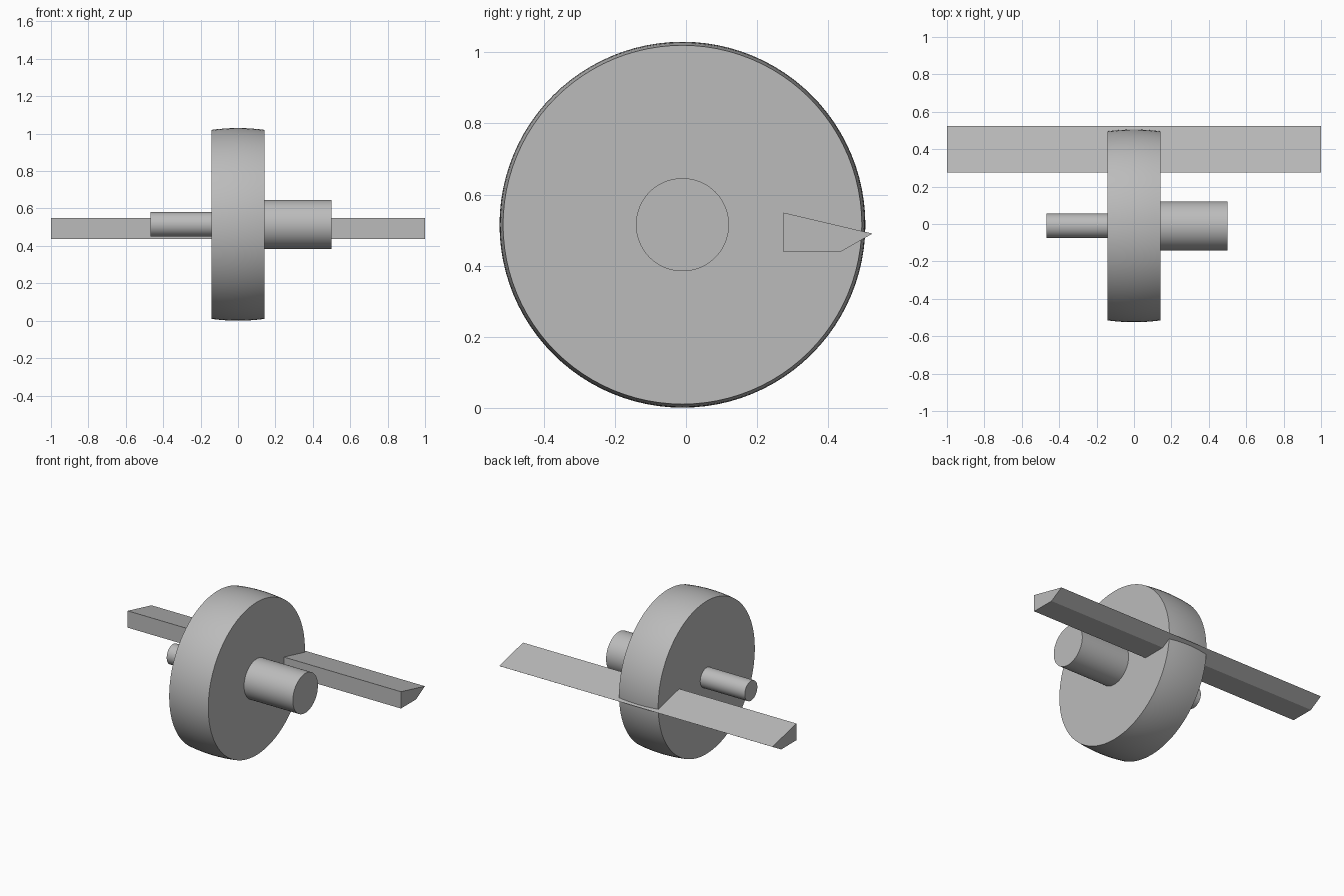
import bpy, bmesh
from math import radians, sqrt
from mathutils import Matrix, Vector

cube = bpy.data.objects.get("Cube")
if cube:
    bpy.data.objects.remove(cube, do_unlink=True)

grey = bpy.data.materials.new("plain grey")
grey.use_nodes = True
grey.diffuse_color = (0.5, 0.5, 0.5, 1)
grey.node_tree.nodes["Principled BSDF"].inputs["Base Color"].default_value = (0.5, 0.5, 0.5, 1)

AXIS_Y, AXIS_Z = -0.01, 0.515
HALF_WIDTH = 0.143


def finish(name, bm, smooth):
    bmesh.ops.recalc_face_normals(bm, faces=bm.faces)
    mesh = bpy.data.meshes.new(name)
    bm.to_mesh(mesh)
    bm.free()
    mesh.materials.append(grey)
    obj = bpy.data.objects.new(name, mesh)
    bpy.context.collection.objects.link(obj)
    if smooth:
        bpy.ops.object.select_all(action="DESELECT")
        obj.select_set(True)
        bpy.context.view_layer.objects.active = obj
        bpy.ops.object.shade_smooth_by_angle(angle=radians(30))
    return obj


def turned(name, profile, sides=96):
    """Solid turned about the axle from (x, radius) points, with flat end caps."""
    bm = bmesh.new()
    rings = []
    for x, radius in profile:
        place = Matrix.Translation((x, AXIS_Y, AXIS_Z)) @ Matrix.Rotation(radians(90), 4, "Y")
        rings.append(bmesh.ops.create_circle(bm, segments=sides, radius=radius, matrix=place)["verts"])
    for a, b in zip(rings, rings[1:]):
        for i in range(sides):
            j = (i + 1) % sides
            bm.faces.new((a[i], a[j], b[j], b[i]))
    bm.faces.new(rings[0])
    bm.faces.new(rings[-1])
    return finish(name, bm, True)


# Crowned wheel: the rim bulges slightly toward its middle
steps = 8
crown = []
for i in range(steps + 1):
    t = 2 * i / steps - 1
    crown.append((t * HALF_WIDTH, 0.515 - 0.01 * t * t))
turned("wheel", crown)

# Axle stubs on both sides
turned("thick_axle", [(HALF_WIDTH, 0.131), (0.5, 0.131)])
turned("thin_axle", [(-0.469, 0.0655), (-HALF_WIDTH, 0.0655)], 64)

# Long scraper blade with a pointed back edge, as (y, z) section
section = [(0.275, 0.438), (0.434, 0.438), (0.525, 0.49), (0.275, 0.549)]
bm = bmesh.new()
end = bm.faces.new([bm.verts.new((-1, y, z)) for y, z in section])
sweep = bmesh.ops.extrude_face_region(bm, geom=[end], use_keep_orig=True)["geom"]
bmesh.ops.translate(bm, vec=Vector((2, 0, 0)), verts=[v for v in sweep if isinstance(v, bmesh.types.BMVert)])
finish("scraper_blade", bm, False)
